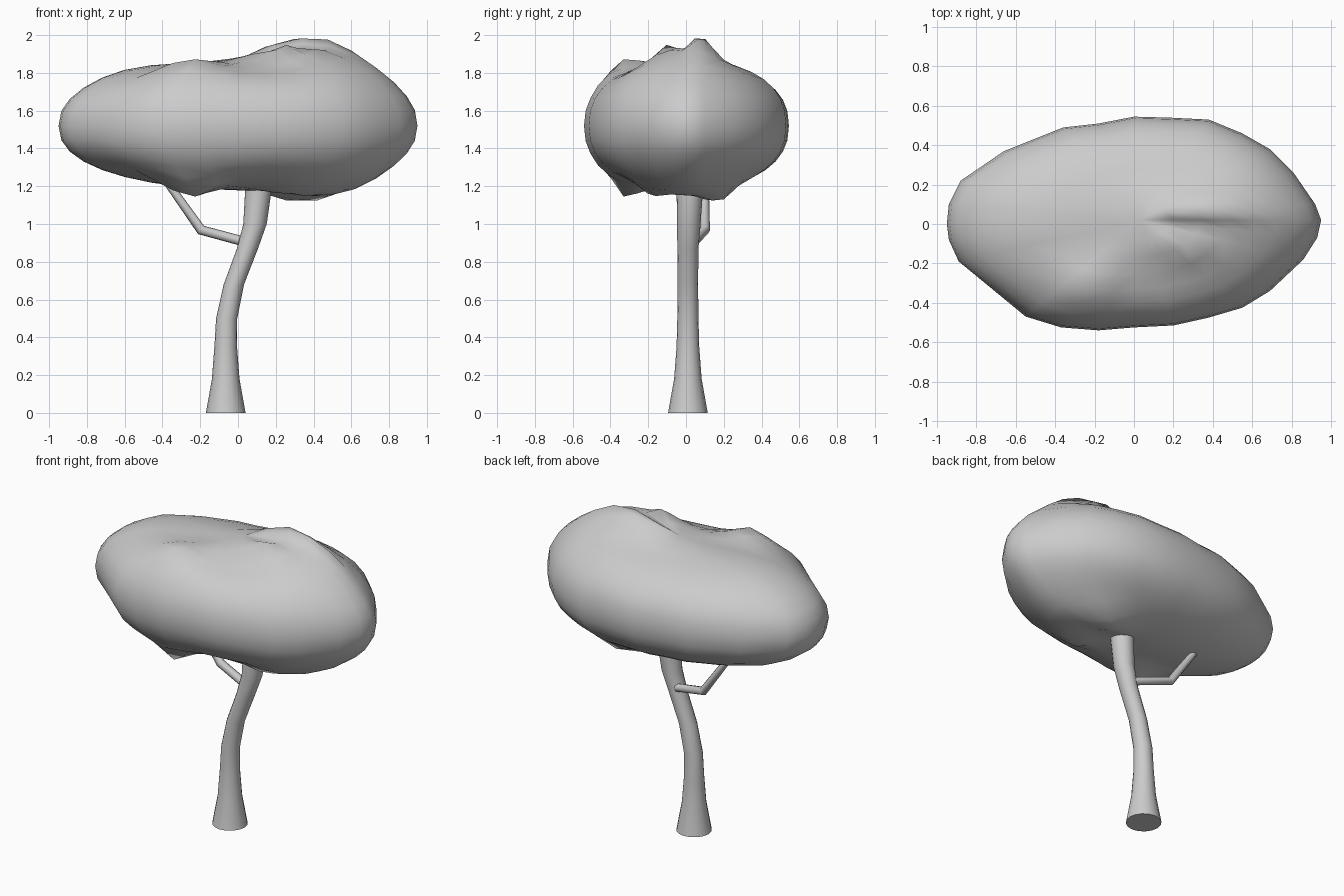
import bpy, bmesh, math
from mathutils import Vector

if "Cube" in bpy.data.objects:
    bpy.data.objects.remove(bpy.data.objects["Cube"])


def finish(name, bm, smooth_angle):
    bmesh.ops.recalc_face_normals(bm, faces=bm.faces[:])
    mesh = bpy.data.meshes.new(name)
    bm.to_mesh(mesh)
    bm.free()
    ob = bpy.data.objects.new(name, mesh)
    bpy.context.collection.objects.link(ob)
    bpy.ops.object.select_all(action='DESELECT')
    ob.select_set(True)
    bpy.context.view_layer.objects.active = ob
    bpy.ops.object.shade_smooth_by_angle(angle=math.radians(smooth_angle))
    return ob


def bridge(bm, a, b):
    n = len(a)
    for i in range(n):
        j = (i + 1) % n
        bm.faces.new((a[i], a[j], b[j], b[i]))


def tube(name, path, sides, level=False):
    """Capped tube through (x, y, z, radius) stations; level keeps rings horizontal."""
    bm = bmesh.new()
    pts = [Vector(p[:3]) for p in path]
    rings = []
    for k, p in enumerate(pts):
        t = (pts[min(k + 1, len(pts) - 1)] - pts[max(k - 1, 0)]).normalized()
        if level:
            t = Vector((0, 0, 1))
            u = Vector((1, 0, 0))
        else:
            u = Vector((0, 1, 0)).cross(t).normalized()
        v = t.cross(u)
        r = path[k][3]
        angles = [2 * math.pi * i / sides for i in range(sides)]
        rings.append([bm.verts.new(p + r * (u * math.cos(a) + v * math.sin(a)))
                      for a in angles])
    for a, b in zip(rings, rings[1:]):
        bridge(bm, a, b)
    bm.faces.new(rings[0])
    bm.faces.new(rings[-1])
    return finish(name, bm, 50)


# Trunk: flared foot, leaning S-curve
tube("trunk", [(-.065, .01, 0, .105), (-.065, .01, .18, .073), (-.065, .01, .35, .06),
               (-.06, .01, .5, .056), (-.022, .01, .68, .054), (.05, .01, .87, .056),
               (.09, .015, 1.0, .062), (.108, .02, 1.18, .07), (.11, .02, 1.28, .07)],
     16, level=True)

# Side branch with an elbow
tube("branch", [(.04, .04, .905, .026), (-.195, .1, .968, .027), (-.37, .1, 1.215, .021)], 8)

# Canopy: plan outline, pole position and ridges (x, y, spread x, spread y, height)
OUTLINE = [(.95, .02), (.92, .1), (.81, .26), (.69, .38), (.55, .46), (.38, .53), (.18, .54),
           (0, .545), (-.18, .51), (-.36, .49), (-.66, .37), (-.88, .22), (-.94, .1),
           (-.95, 0), (-.94, -.08), (-.89, -.19), (-.72, -.33), (-.55, -.47), (-.37, -.525),
           (-.18, -.54), (0, -.525), (.2, -.515), (.38, -.475), (.55, -.425), (.69, -.34),
           (.86, -.18), (.93, -.07)]
POLE = Vector((.03, .02))
TOP = [(.34, .08, .2, .055, .115), (.25, -.1, .16, .05, .08), (-.25, -.3, .1, .06, .08),
       (.58, 0, .22, .3, .08), (-.6, 0, .2, .3, .025), (-.3, -.43, .25, .06, .04)]
BOTTOM = [(-.25, -.3, .09, .055, .12), (.34, .17, .14, .07, .075), (.55, -.05, .2, .2, .07),
          (.3, -.18, .12, .05, .04), (-.3, -.45, .25, .06, .03)]


def canopy_point(o, s, side, bumps):
    p = POLE + (Vector(o) - POLE) * s
    c = math.sqrt(max(0, 1 - s * s))
    h = .34 * c ** .85
    for bx, by, sx, sy, amp in bumps:
        h += amp * min(1, 1.8 * c) * math.exp(-((p.x - bx) / sx) ** 2 / 2
                                              - ((p.y - by) / sy) ** 2 / 2)
    return (p.x, p.y, 1.52 + side * h)


bm = bmesh.new()
rim = [bm.verts.new((x, y, 1.52)) for x, y in OUTLINE]
RINGS = 9
for side, bumps in ((1, TOP), (-1, BOTTOM)):
    last = rim
    for k in range(RINGS - 1, 0, -1):
        s = math.sin(math.pi / 2 * k / RINGS)
        ring = [bm.verts.new(canopy_point(o, s, side, bumps)) for o in OUTLINE]
        bridge(bm, last, ring)
        last = ring
    pole = bm.verts.new(canopy_point(POLE, 0, side, bumps))
    for i in range(len(last)):
        bm.faces.new((last[i], last[(i + 1) % len(last)], pole))
finish("canopy", bm, 80)
